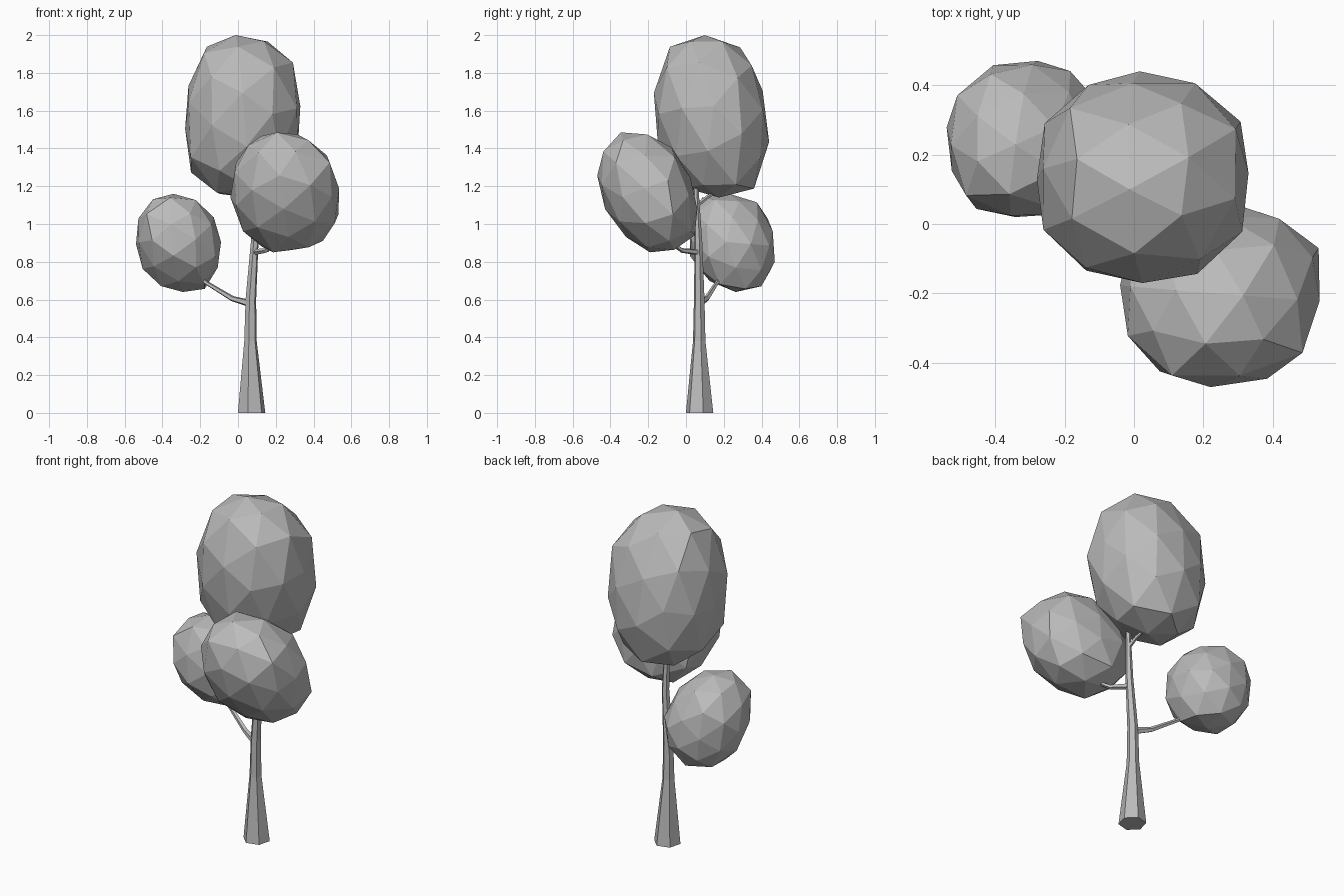
import bpy
import bmesh
import math
import random
from mathutils import Vector, Euler

random.seed(4)

cube = bpy.data.objects.get("Cube")
if cube:
    bpy.data.objects.remove(cube, do_unlink=True)

# One plain grey for the whole tree
grey = bpy.data.materials.new("plain grey")
grey.use_nodes = True
colour = (0.5, 0.5, 0.5, 1)
grey.diffuse_color = colour
grey.node_tree.nodes["Principled BSDF"].inputs["Base Color"].default_value = colour


def finish(name, bm):
    bmesh.ops.recalc_face_normals(bm, faces=bm.faces)
    mesh = bpy.data.meshes.new(name)
    bm.to_mesh(mesh)
    bm.free()
    mesh.materials.append(grey)
    obj = bpy.data.objects.new(name, mesh)
    bpy.context.collection.objects.link(obj)
    return obj


def tube(name, path, radii, sides, turn=0.0):
    """Faceted, tapering limb along a path, capped at both ends."""
    bm = bmesh.new()
    points = [Vector(p) for p in path]
    rings = []
    for i, (point, radius) in enumerate(zip(points, radii)):
        along = points[min(i + 1, len(points) - 1)] - points[max(i - 1, 0)]
        # The first ring of an upright limb stays flat on the ground
        if point.z == 0:
            along = Vector((0, 0, 1))
        spin = Vector((0, 0, 1)).rotation_difference(along)
        ring = []
        for s in range(sides):
            a = turn + math.tau * s / sides
            offset = Vector((math.cos(a), math.sin(a), 0)) * radius
            ring.append(bm.verts.new(point + spin @ offset))
        rings.append(ring)
    for low, high in zip(rings, rings[1:]):
        for s in range(sides):
            t = (s + 1) % sides
            bm.faces.new((low[s], low[t], high[t], high[s]))
    bm.faces.new(rings[0][::-1])
    bm.faces.new(rings[-1])
    return finish(name, bm)


def crown(name, low, high, lean, turn, fullness):
    """Low-poly leaf clump, leaned and fitted between two corners."""
    bm = bmesh.new()
    bmesh.ops.create_icosphere(bm, subdivisions=2, radius=1)
    rotation = Euler(turn).to_matrix()
    for v in bm.verts:
        d = (rotation @ v.co).normalized()
        d /= sum(abs(c) ** fullness for c in d) ** (1 / fullness)
        d *= random.uniform(0.95, 1.03)
        d.x += lean[0] * d.z
        d.y += lean[1] * d.z
        v.co = d
    for axis in range(3):
        values = [v.co[axis] for v in bm.verts]
        start, size = min(values), max(values) - min(values)
        for v in bm.verts:
            part = (v.co[axis] - start) / size
            v.co[axis] = low[axis] + part * (high[axis] - low[axis])
    return finish(name, bm)


# Trunk
tube("trunk",
     [(0.072, 0.072, 0), (0.066, 0.07, 0.38), (0.068, 0.07, 0.6),
      (0.088, 0.066, 0.9), (0.085, 0.05, 1.26)],
     [0.075, 0.034, 0.029, 0.021, 0.012], 6, math.radians(15))

# Branches
tube("right_branch",
     [(0.06, 0.07, 0.58), (-0.03, 0.11, 0.605), (-0.17, 0.165, 0.69),
      (-0.24, 0.2, 0.76)],
     [0.02, 0.015, 0.011, 0.009], 5)
tube("left_branch",
     [(0.085, 0.068, 0.85), (0.15, -0.02, 0.86), (0.2, -0.08, 0.9),
      (0.23, -0.12, 0.98)],
     [0.017, 0.013, 0.01, 0.008], 5)
tube("upper_branch",
     [(0.085, 0.06, 1.1), (0.075, 0.11, 1.14), (0.06, 0.16, 1.17),
      (0.05, 0.18, 1.25)],
     [0.012, 0.01, 0.009, 0.008], 5)

# Leaf clumps
crown("top_crown", (-0.28, -0.17, 1.14), (0.33, 0.44, 2.0),
      (0.03, -0.1), (0.35, 0.3, 0.2), 2.4)
crown("left_crown", (-0.04, -0.47, 0.85), (0.535, 0.06, 1.485),
      (-0.05, -0.3), (0.5, 0.2, 0.7), 2.25)
crown("right_crown", (-0.54, 0.02, 0.64), (-0.09, 0.47, 1.16),
      (-0.1, -0.15), (0.3, 0.5, 1.1), 2.15)
